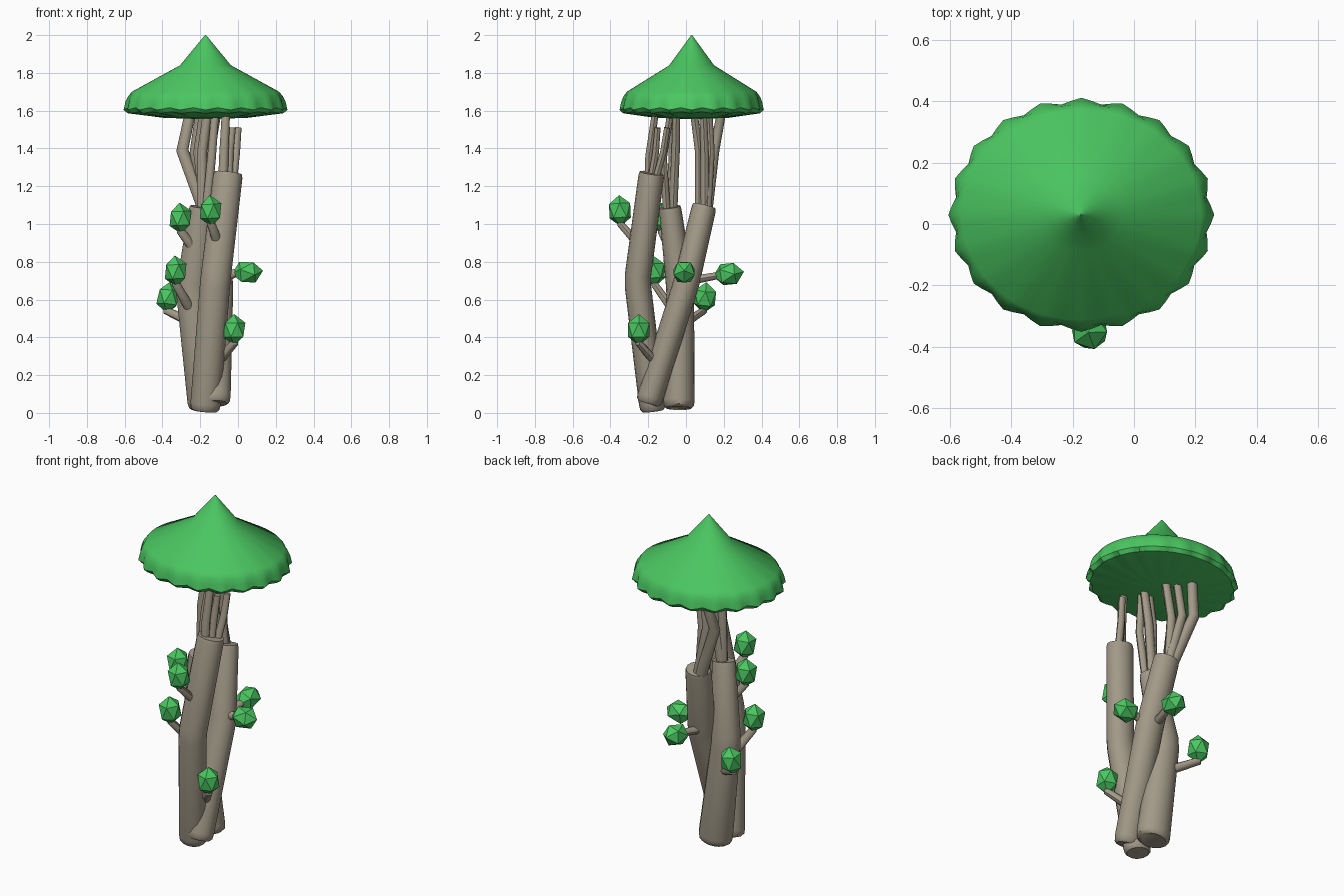
import bpy, bmesh, math
from mathutils import Vector

if "Cube" in bpy.data.objects:
    bpy.data.objects.remove(bpy.data.objects["Cube"])


def material(name, rgb):
    m = bpy.data.materials.new(name)
    m.diffuse_color = (*rgb, 1)
    m.use_nodes = True
    m.node_tree.nodes["Principled BSDF"].inputs["Base Color"].default_value = m.diffuse_color
    return m


BARK = material("bark", (0.36, 0.32, 0.245))
LEAF = material("leaf", (0.07, 0.57, 0.12))


def finish(bm, name, mat, smooth=None):
    bmesh.ops.recalc_face_normals(bm, faces=bm.faces)
    me = bpy.data.meshes.new(name)
    bm.to_mesh(me)
    bm.free()
    me.materials.append(mat)
    ob = bpy.data.objects.new(name, me)
    bpy.context.collection.objects.link(ob)
    if smooth:
        bpy.ops.object.select_all(action='DESELECT')
        ob.select_set(True)
        bpy.context.view_layer.objects.active = ob
        bpy.ops.object.shade_smooth_by_angle(angle=math.radians(smooth))
    return ob


def loft(bm, rings, cap=True):
    n = len(rings[0])
    for a, b in zip(rings, rings[1:]):
        for i in range(n):
            j = (i + 1) % n
            bm.faces.new((a[i], a[j], b[j], b[i]))
    if cap:
        bm.faces.new(rings[0][::-1])
        bm.faces.new(rings[-1])


def tube(name, path, radii, sides=16, squash=0.87):
    """Bent tapering stick; the section is slightly flattened along y."""
    bm = bmesh.new()
    pts = [Vector(p) for p in path]
    rings = []
    for k, p in enumerate(pts):
        t = (pts[min(k + 1, len(pts) - 1)] - pts[max(k - 1, 0)]).normalized()
        ref = Vector((1, 0, 0)) if abs(t.x) < 0.9 else Vector((0, 0, 1))
        u = (ref - t * ref.dot(t)).normalized()
        v = t.cross(u)
        ring = []
        for i in range(sides):
            a = 2 * math.pi * i / sides
            ring.append(bm.verts.new(p + radii[k] * (u * math.cos(a) + v * squash * math.sin(a))))
        rings.append(ring)
    loft(bm, rings)
    return finish(bm, name, BARK, 40)


def trunk(name, base, mid, top, r0, r1, r2):
    # rounded foot, bend in the middle, small lip at the top
    b, m, t = Vector(base), Vector(mid), Vector(top)
    up, end = (m - b).normalized(), (t - m).normalized()
    path = [b, b + up * 0.012, b + up * 0.04, m - up * 0.03, m + end * 0.03, t - end * 0.02, t]
    tube(name, path, [r0 * 0.8, r0 * 0.95, r0, r1, r1, r2, r2 * 0.94])


# Three interleaved trunks
trunk("front_trunk", (-0.175, -0.175, 0.01), (-0.12, -0.258, 0.70), (-0.052, -0.182, 1.27), 0.08, 0.08, 0.078)
trunk("back_trunk", (-0.165, -0.04, 0.025), (-0.245, -0.03, 0.65), (-0.19, -0.085, 1.09), 0.098, 0.084, 0.068)
trunk("leaning_trunk", (-0.12, -0.20, 0.05), (-0.105, 0.0, 0.68), (-0.15, 0.097, 1.095), 0.08, 0.08, 0.075)

# Thin branches reaching for the canopy: start, bend, tip, radius
branches = [
    ((-0.08, -0.20, 1.2), (-0.075, -0.195, 1.36), (-0.065, -0.165, 1.57), 0.026),
    ((-0.05, -0.19, 1.2), (-0.045, -0.16, 1.38), (-0.03, -0.15, 1.51), 0.022),
    ((-0.03, -0.17, 1.2), (-0.01, -0.12, 1.38), (0.0, -0.10, 1.51), 0.022),
    ((-0.19, -0.07, 1.04), (-0.15, -0.055, 1.38), (-0.11, -0.05, 1.60), 0.028),
    ((-0.19, -0.08, 1.04), (-0.19, -0.07, 1.38), (-0.16, -0.07, 1.60), 0.028),
    ((-0.17, -0.10, 1.04), (-0.14, -0.12, 1.35), (-0.12, -0.08, 1.60), 0.024),
    ((-0.17, 0.07, 1.05), (-0.21, 0.07, 1.38), (-0.18, 0.04, 1.60), 0.028),
    ((-0.16, 0.10, 1.05), (-0.18, 0.10, 1.36), (-0.145, 0.09, 1.60), 0.028),
    ((-0.15, 0.11, 1.05), (-0.23, 0.13, 1.38), (-0.20, 0.12, 1.60), 0.028),
    ((-0.17, 0.11, 1.05), (-0.295, 0.15, 1.39), (-0.25, 0.19, 1.60), 0.034),
]
for i, (*p, r) in enumerate(branches):
    tube(f"branch_{i}", p, [r, r * 0.95, r * 0.85], 10)

# Side twigs with faceted leaf buds: twig root, bud centre, long axis of the bud
buds = [
    ((-0.10, -0.24, 0.88), (-0.145, -0.35, 1.07), (-0.05, -0.05, 1)),
    ((-0.22, -0.08, 0.85), (-0.305, -0.13, 1.03), (-0.05, 0, 1)),
    ((-0.26, -0.08, 0.56), (-0.33, -0.17, 0.75), (-0.05, -0.05, 1)),
    ((-0.25, -0.0, 0.48), (-0.37, 0.10, 0.61), (0.1, 0.1, 1)),
    ((-0.11, -0.0, 0.705), (0.05, -0.01, 0.745), (1, 0, 0.1)),
    ((-0.12, 0.02, 0.70), (-0.09, 0.225, 0.735), (0.1, 1, 0.15)),
    ((-0.09, -0.18, 0.29), (-0.02, -0.25, 0.44), (0, 0, 1)),
]
for i, (root, tip, axis) in enumerate(buds):
    a, b, d = Vector(root), Vector(tip), Vector(axis).normalized()
    tube(f"twig_{i}", [a, b - d * 0.07, b], [0.028, 0.023, 0.018], 10)
    bm = bmesh.new()
    bmesh.ops.create_icosphere(bm, subdivisions=1, radius=1)
    turn = Vector((0, 0, 1)).rotation_difference(d)
    for v in bm.verts:
        v.co = b + turn @ Vector((v.co.x * 0.066, v.co.y * 0.066, v.co.z * 0.083))
    finish(bm, f"leaf_bud_{i}", LEAF)

# Pointed canopy with a fluted rim: radius, height, radial wave, vertical wave
profile = [(0.003, 2.0, 0, 0), (0.135, 1.84, 0, 0), (0.39, 1.70, 0, 0), (0.41, 1.67, 0.002, 0.003),
           (0.418, 1.64, 0.006, 0.006), (0.424, 1.61, 0.01, -0.006), (0.405, 1.59, 0.006, -0.004),
           (0.22, 1.562, 0, 0), (0.01, 1.555, 0, 0)]
bm = bmesh.new()
rings = []
for r, z, wr, wz in profile:
    ring = []
    for i in range(80):
        a = 2 * math.pi * i / 80
        w = math.cos(20 * a)
        ring.append(bm.verts.new((-0.172 + (r + wr * w) * math.cos(a),
                                  0.03 + 0.88 * (r + wr * w) * math.sin(a), z + wz * w)))
    rings.append(ring)
loft(bm, rings)
finish(bm, "canopy", LEAF, 35)
